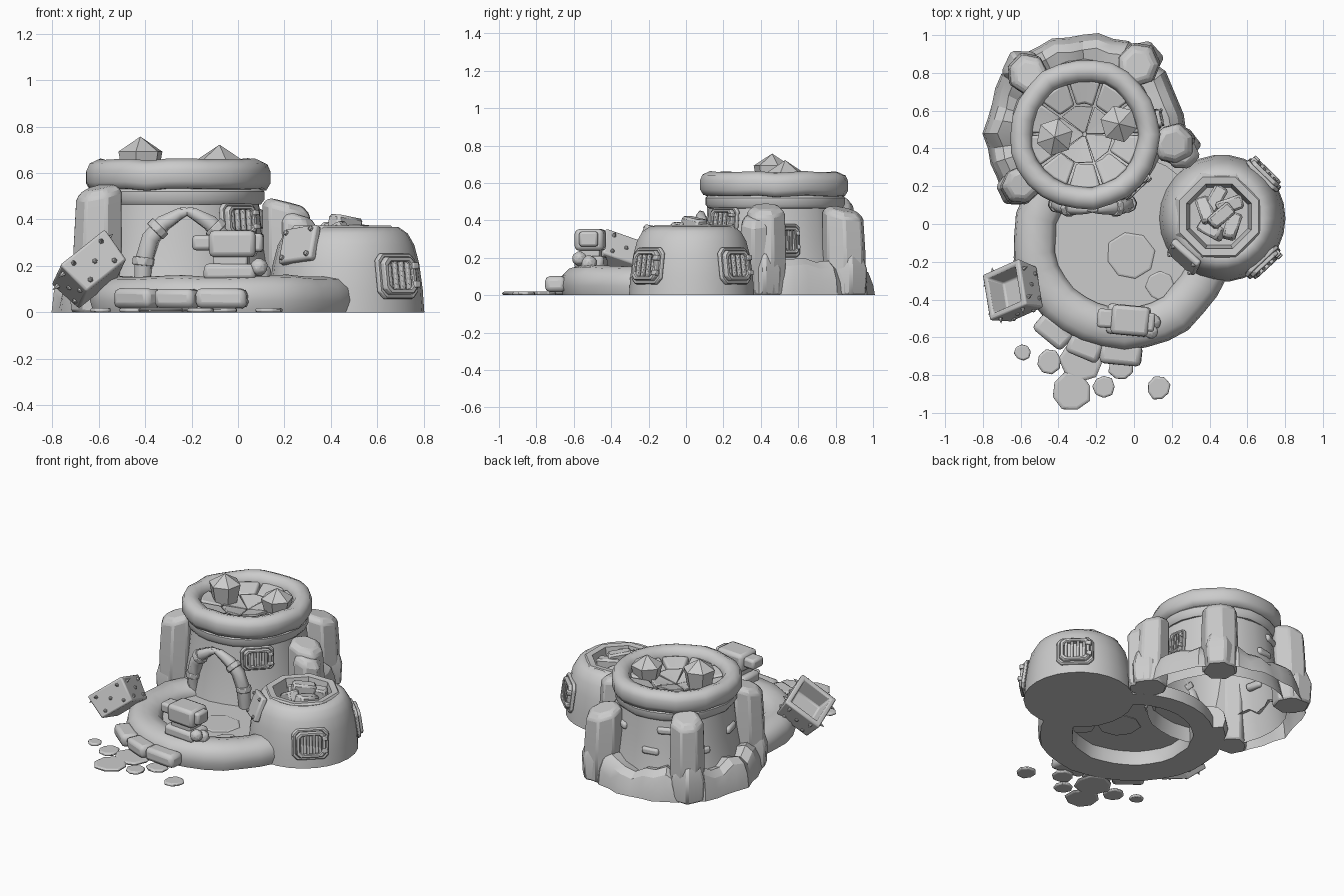
import bpy, bmesh, math, random
from mathutils import Matrix, Vector

if "Cube" in bpy.data.objects:
    bpy.data.objects.remove(bpy.data.objects["Cube"])
random.seed(4)
R, T = Matrix.Rotation, Matrix.Translation
rad = math.radians


def finish(name, bm, M=Matrix(), bevel=0, seg=2, angle=35):
    bmesh.ops.recalc_face_normals(bm, faces=bm.faces)
    bm.transform(M)
    me = bpy.data.meshes.new(name)
    bm.to_mesh(me)
    bm.free()
    ob = bpy.data.objects.new(name, me)
    bpy.context.collection.objects.link(ob)
    bpy.ops.object.select_all(action='DESELECT')
    ob.select_set(True)
    bpy.context.view_layer.objects.active = ob
    if bevel:
        b = ob.modifiers.new("bevel", 'BEVEL')
        b.width, b.segments = bevel, seg
    bpy.ops.object.shade_smooth_by_angle(angle=rad(angle))
    return ob


def lathe(name, prof, c, n, a0=0, a1=360, jit=0, closed=False, bevel=0, angle=40, zj=0):
    # profile of (radius, z) swept about c; open arcs of closed profiles get end caps
    bm = bmesh.new()
    full = a1 - a0 >= 360
    rows = []
    for i in range(n if full else n + 1):
        a = rad(a0 + (a1 - a0) * i / n)
        d, e = random.uniform(-jit, jit), random.uniform(-zj, zj)
        rows.append([bm.verts.new((c[0] + (r + d) * math.cos(a), c[1] + (r + d) * math.sin(a),
                                   z + (e if z > 0.05 else 0))) for r, z in prof])
    m = len(prof)
    for i in range(n):
        p, q = rows[i], rows[(i + 1) % len(rows)]
        for j in range(m if closed else m - 1):
            k = (j + 1) % m
            bm.faces.new((p[j], q[j], q[k], p[k]))
    if closed and not full:
        bm.faces.new(rows[0])
        bm.faces.new(rows[-1])
    return finish(name, bm, bevel=bevel, angle=angle)


def box(name, size, M, bevel=0.01, jit=0, seg=2):
    bm = bmesh.new()
    bmesh.ops.create_cube(bm, size=1)
    for v in bm.verts:
        v.co = Vector([v.co[i] * size[i] * (1 + random.uniform(-jit, jit)) for i in range(3)])
    return finish(name, bm, M, bevel, seg)


def crystal(name, c, rings, n=6, bevel=0.0, jit=0.0, lean=(0, 0), M=Matrix(), slant=(0, 0)):
    # faceted column: rings of (radius, z), last ring may be a point; slant tilts the top
    bm = bmesh.new()
    ph = random.uniform(0, 1)
    js = [1 + random.uniform(-jit, jit) for _ in range(n)]
    rows = []
    for k, (r, z) in enumerate(rings):
        row = []
        for i in range(n):
            a = ph + math.tau * i / n
            x, y = r * js[i] * math.cos(a), r * js[i] * math.sin(a)
            s = (slant[0] * x + slant[1] * y) if k >= len(rings) - 2 else 0
            row.append(bm.verts.new((x + lean[0] * z, y + lean[1] * z, z + s)))
        rows.append(row)
    for p, q in zip(rows, rows[1:]):
        for i in range(n):
            bm.faces.new((p[i], p[(i + 1) % n], q[(i + 1) % n], q[i]))
    bm.faces.new(rows[0])
    bm.faces.new(rows[-1])
    bmesh.ops.remove_doubles(bm, verts=bm.verts, dist=1e-4)
    return finish(name, bm, T(c) @ M, bevel, 1, 25)


def frame(name, w, h, inner, depth, M, cut=0.3, bevel=0.005):
    # chamfered rectangular ring, lying in local xz, facing -y
    def pts(w, h):
        k = cut * min(w, h)
        return [(w - k, h), (w, h - k), (w, k - h), (w - k, -h), (k - w, -h), (-w, k - h), (-w, h - k), (k - w, h)]
    bm = bmesh.new()
    L = [[bm.verts.new((x, y, z)) for x, z in pts(w * s, h * s)]
         for s, y in ((1, 0), (0.97, -depth), (inner, -depth), (inner, 0))]
    for a in range(4):
        for i in range(8):
            j = (i + 1) % 8
            bm.faces.new((L[a][i], L[a][j], L[(a + 1) % 4][j], L[(a + 1) % 4][i]))
    return finish(name, bm, M, bevel, 1)


def grate(name, c, r, z, ang, tilt, w, h):
    a = rad(ang)
    M = T((c[0] + r * math.cos(a), c[1] + r * math.sin(a), z)) @ R(a + math.pi / 2, 4, 'Z') @ R(rad(-tilt), 4, 'X')
    box(name + "_back", (w * 1.6, 0.03, h * 1.6), M)
    frame(name + "_outer_frame", w, h, 0.8, 0.022, M)
    frame(name + "_inner_frame", w * 0.82, h * 0.82, 0.72, 0.042, M)
    for i in range(4):
        box(name + "_bar", (w * 0.16, 0.02, h * 1.25), M @ T(((i - 1.5) * w * 0.32, -0.025, 0)), 0.004)
    for s in (-1, 1):
        box(name + "_clamp", (w * 0.3, 0.03, h * 0.28), M @ T((w * 0.75, -0.035, s * h * 0.4)), 0.005)


# Tower: body, collar, rim and bowl
TC = (-0.26, 0.475)
lathe("tower_body", [(0.43, 0), (0.40, 0.13), (0.37, 0.3), (0.352, 0.47), (0.3, 0.5)], TC, 28, jit=0.004)
lathe("tower_collar", [(0.3, 0.46), (0.36, 0.465), (0.375, 0.485), (0.375, 0.52), (0.355, 0.54), (0.3, 0.55)],
      TC, 26, jit=0.005)
lathe("tower_rim", [(0.33, 0.525), (0.38, 0.53), (0.398, 0.56), (0.398, 0.61), (0.385, 0.64), (0.345, 0.658),
                    (0.30, 0.645), (0.28, 0.6), (0.29, 0.54)], TC, 26, jit=0.006, closed=True, zj=0.006, angle=60)
lathe("bowl_floor", [(0.3, 0.58), (0.2, 0.535), (0.0, 0.52)], TC, 16)
for n, r0, r1, z in ((10, 0.16, 0.29, 0.58), (5, 0.01, 0.155, 0.555)):
    for i in range(n):
        s = 360 / n
        lathe("bowl_stone", [(r0, z - 0.05), (r1, z - 0.04), (r1, z + 0.03), (r0, z)], TC, 2,
              i * s + 1.5, (i + 1) * s - 1.5, closed=True, bevel=0.012, jit=0.006)
for x, y, zt in ((-0.42, 0.46, 0.757), (-0.08, 0.53, 0.722)):
    crystal("bowl_crystal", (x, y, 0), [(0.07, 0.54), (0.1, zt - 0.065), (0, zt)], 6)

# Rough rock skirt around the back of the tower, open underneath
lathe("rock_skirt", [(0.53, 0), (0.52, 0.07), (0.495, 0.135), (0.45, 0.17), (0.37, 0.15)],
      TC, 26, -15, 215, jit=0.016, angle=30, zj=0.035)

# Rock pillars with smaller rocks at their feet
for x, y, h, r in ((-0.57, 0.80, 0.53, 0.112), (0.03, 0.85, 0.46, 0.11), (0.22, 0.42, 0.475, 0.108),
                   (-0.61, 0.20, 0.54, 0.098)):
    d = Vector((x - TC[0], y - TC[1])).normalized()
    crystal("rock_pillar", (x, y, 0), [(r, 0), (r * 1.06, h * 0.5), (r, h - 0.03), (r * 0.7, h)], 7, 0.01, 0.08,
            (-d.x * 0.03, -d.y * 0.03), slant=(-d.x * 0.25, -d.y * 0.25))
    crystal("pillar_foot_rock", (x + d.x * 0.02, y + d.y * 0.02, 0),
            [(r * 0.95, 0), (r * 1.02, 0.14), (r * 0.7, 0.24)], 6, 0.012, 0.08)
crystal("side_rock", (0.26, 0.37, 0), [(0.085, 0), (0.09, 0.38), (0.06, 0.42)], 6, 0.012, 0.1, slant=(-0.3, 0))

# Bricks standing proud of the tower wall
for ang, z in ((115, 0.4), (150, 0.26), (100, 0.26), (60, 0.36), (190, 0.33)):
    a, r = rad(ang), 0.395 - z * 0.105
    box("wall_brick", (0.11, 0.045, 0.045),
        T((TC[0] + r * math.cos(a), TC[1] + r * math.sin(a), z)) @ R(a + math.pi / 2, 4, 'Z'), 0.015, 0.1)

# Grates on tower and tub, slit window on the tower's right side
UC = (0.465, 0.03)
grate("tower_grate", TC, 0.365, 0.395, -46, 6, 0.105, 0.075)
grate("slit_window", TC, 0.375, 0.29, 12, 5, 0.055, 0.09)
for ang in (46, -47):
    grate("tub_grate", UC, 0.308, 0.155, ang, 8, 0.115, 0.1)

# Doorway arch of two curved tusks with cuffs
for s in (-1, 1):
    cu = bpy.data.curves.new("door_tusk", 'CURVE')
    cu.dimensions, cu.bevel_depth, cu.bevel_resolution, cu.use_fill_caps = '3D', 0.042, 1, True
    sp = cu.splines.new('POLY')
    path = [(0.19, 0.12, 0.08, 0.9), (0.185, 0.105, 0.22, 1), (0.155, 0.095, 0.32, 1), (0.1, 0.085, 0.385, 0.9),
            (0.03, 0.08, 0.425, 0.65), (-0.03, 0.075, 0.445, 0.2)]
    sp.points.add(len(path) - 1)
    for p, (x, y, z, r) in zip(sp.points, path):
        p.co, p.radius = (-0.22 + s * x, y, z, 1), r
    ob = bpy.data.objects.new("door_tusk", cu)
    bpy.context.collection.objects.link(ob)
    bpy.ops.object.select_all(action='DESELECT')
    ob.select_set(True)
    bpy.context.view_layer.objects.active = ob
    bpy.ops.object.convert(target='MESH')
    for x, y, z, t in ((0.187, 0.107, 0.22, 6), (0.125, 0.087, 0.36, 45)):
        crystal("tusk_cuff", (-0.22 + s * x, y, z), [(0.049, -0.018), (0.049, 0.018)], 8, 0.004,
                M=R(rad(-s * t), 4, 'Y'))

# Terrace: round wall and floor
PC = (-0.06, -0.09)
lathe("terrace_wall", [(0.565, 0), (0.58, 0.05), (0.57, 0.105), (0.53, 0.145), (0.46, 0.157), (0.39, 0.14), (0.36, 0.1),
                       (0.37, 0)], PC, 20, 130, 365, jit=0.008, closed=True, zj=0.006, angle=60)
lathe("terrace_back_wall", [(0.5, 0), (0.5, 0.08), (0.37, 0.08), (0.37, 0)], PC, 12, 5, 130, closed=True)
lathe("terrace_floor", [(0.46, 0.09), (0, 0.09)], PC, 24)
for x, y, r in ((-0.02, -0.17, 0.13), (0.14, -0.33, 0.08)):
    crystal("floor_slab", (x, y, 0.085), [(r, 0), (r * 0.9, 0.01)], 8, 0.004, 0.1)

# Tub: rounded shell with octagonal mouth and rubble
lathe("tub_shell", [(0, 0), (0.337, 0), (0.33, 0.1), (0.315, 0.21), (0.294, 0.29), (0.265, 0.34), (0.225, 0.368),
                    (0.2, 0.36)], UC, 26, angle=60)
OC = (0.45, 0.04)
lathe("tub_mouth", [(0.25, 0.345), (0.225, 0.374), (0.185, 0.37), (0.165, 0.26), (0, 0.25)], OC, 8, 22.5, 382.5,
      angle=20)
for x, y, z, a in ((0.01, 0, 0.375, 40), (-0.07, 0.03, 0.33, 110), (0.06, 0.06, 0.34, 20), (0.07, -0.05, 0.33, 70),
                   (-0.04, -0.07, 0.33, 150), (-0.02, 0.09, 0.31, 60)):
    box("tub_rubble", (0.14, 0.075, 0.075), T((OC[0] + x, OC[1] + y, z)) @ R(rad(a), 4, 'Z') @ R(rad(a / 5), 4, 'Y'),
        0.012, 0.1, 1)
# Riveted plate leaning on the tub
P = T((0.265, -0.175, 0.29)) @ R(rad(-45), 4, 'Z') @ R(rad(-22), 4, 'X') @ R(rad(-8), 4, 'Y')
box("patch_plate", (0.19, 0.04, 0.16), P, 0.012)
for sx in (-1, 1):
    for sz in (-1, 1):
        crystal("plate_rivet", (0, 0, 0), [(0.012, 0), (0.01, 0.012), (0.004, 0.016)], 8,
                M=P @ T((sx * 0.072, -0.018, sz * 0.058)) @ R(rad(90), 4, 'X'))

# Spiked open bucket tipped over the terrace wall
B = T((-0.635, -0.36, 0.18)) @ R(rad(24), 4, 'Z') @ R(rad(-36), 4, 'Y') @ R(rad(-24), 4, 'X')
bucket_prof = [(0, -0.08), (0.165, -0.08), (0.185, 0.08), (0.14, 0.085), (0.12, -0.03), (0, -0.03)]
ob = lathe("spiked_bucket", bucket_prof, (0, 0), 4, 45, 405, bevel=0.01, angle=30)
ob.data.transform(B)
for k in range(4):
    K = B @ R(rad(90 * k), 4, 'Z')
    for y, z in ((-0.08, 0.05), (0.08, 0.05), (0, 0.0), (-0.07, -0.05), (0.07, -0.05)):
        crystal("bucket_spike", (0, 0, 0), [(0.013, 0), (0.01, 0.01), (0.001, 0.035 if z > 0 else 0.016)], 6,
                M=K @ T((0.12 + z * 0.07, y, z)) @ R(rad(90), 4, 'Y'))

# Anvil on the terrace wall with a small rock beside it
A = T((-0.03, -0.51, 0)) @ R(rad(-5), 4, 'Z')
box("anvil_base", (0.23, 0.16, 0.07), A @ T((0, 0, 0.175)), 0.02, 0.05)
box("anvil_waist", (0.15, 0.11, 0.06), A @ T((0, 0, 0.22)), 0.01)
box("anvil_head", (0.2, 0.155, 0.115), A @ T((0.01, 0, 0.295)), 0.022)
box("anvil_left_end", (0.09, 0.1, 0.065), A @ T((-0.12, 0, 0.3)), 0.016)
box("anvil_right_end", (0.06, 0.1, 0.08), A @ T((0.11, 0, 0.3)), 0.014)
for x, y, z, r in ((0.09, -0.57, 0.195, 0.045), (0.1, -0.52, 0.17, 0.05)):
    bm = bmesh.new()
    bmesh.ops.create_icosphere(bm, subdivisions=1, radius=r)
    finish("anvil_rock", bm, T((x, y, z)), 0.006, 1)

# Step blocks against the wall and flat stepping stones
for x, y, a, w in ((-0.43, -0.57, -40, 0.2), (-0.26, -0.655, -22, 0.18), (-0.07, -0.69, -5, 0.22)):
    box("step_block", (w, 0.11, 0.085), T((x, y, 0.06)) @ R(rad(a), 4, 'Z'), 0.025, 0.06)
for x, y, r in ((-0.59, -0.68, 0.045), (-0.45, -0.73, 0.07), (-0.33, -0.885, 0.108), (-0.16, -0.86, 0.062),
                (0.13, -0.87, 0.065), (-0.28, -0.72, 0.12), (-0.07, -0.76, 0.07)):
    crystal("stepping_stone", (x, y, 0), [(r * 0.9, 0), (r, 0.01), (r * 0.85, 0.02)], 8, 0.004, 0.08)
